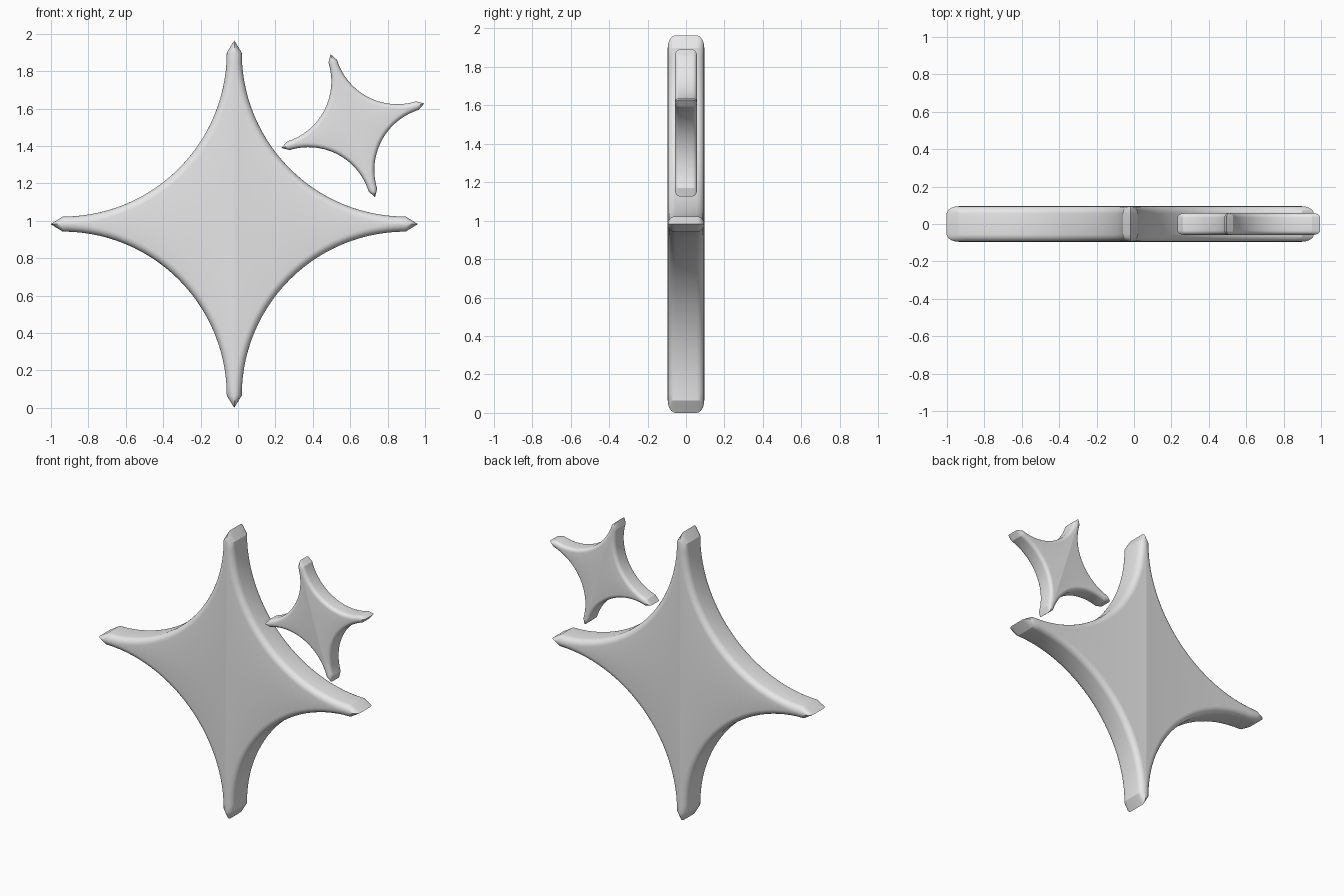
import bpy
import bmesh
from math import sin, cos, pi, radians

default = bpy.data.objects.get("Cube")
if default:
    bpy.data.objects.remove(default, do_unlink=True)

# One plain light grey
grey = bpy.data.materials.new("light_grey")
grey.use_nodes = True
grey.diffuse_color = (0.8, 0.8, 0.8, 1)
grey.node_tree.nodes["Principled BSDF"].inputs["Base Color"].default_value = (0.8, 0.8, 0.8, 1)

ARC_STEPS = 28
BEVEL_STEPS = 5


def star_outline(radius, offset, tip_stretch):
    """Four concave quarter arcs joined by pointed, mitred tips."""
    points = []
    for quarter in range(4):
        c, s = cos(quarter * pi / 2), sin(quarter * pi / 2)
        local = [(radius + tip_stretch * offset, 0)]
        for i in range(ARC_STEPS + 1):
            a = -pi / 2 - i / ARC_STEPS * pi / 2
            local.append((radius + (radius - offset) * cos(a),
                          radius + (radius - offset) * sin(a)))
        points += [(u * c - v * s, u * s + v * c) for u, v in local]
    return points


def make_star(name, centre, radius, bevel, half_depth, turn, tip_stretch=1.62):
    # Rounded rim: outward offset paired with depth, front to back
    quarter = [(bevel * sin(a), half_depth - bevel + bevel * cos(a))
               for a in (i / BEVEL_STEPS * pi / 2 for i in range(BEVEL_STEPS + 1))]
    rim = [(t, -y) for t, y in quarter] + [(t, y) for t, y in reversed(quarter)]

    bm = bmesh.new()
    c, s = cos(turn), sin(turn)
    rings = []
    for offset, y in rim:
        rings.append([bm.verts.new((centre[0] + u * c - v * s, y, centre[1] + u * s + v * c))
                      for u, v in star_outline(radius, offset, tip_stretch)])
    count = len(rings[0])
    for near, far in zip(rings, rings[1:]):
        for i in range(count):
            j = (i + 1) % count
            bm.faces.new((near[i], near[j], far[j], far[i]))
    # Flat front and back
    bm.faces.new(rings[0])
    bm.faces.new(rings[-1])
    bmesh.ops.remove_doubles(bm, verts=bm.verts, dist=1e-5)
    bmesh.ops.recalc_face_normals(bm, faces=bm.faces)

    mesh = bpy.data.meshes.new(name)
    bm.to_mesh(mesh)
    bm.free()
    mesh.materials.append(grey)
    star = bpy.data.objects.new(name, mesh)
    bpy.context.collection.objects.link(star)

    bpy.ops.object.select_all(action='DESELECT')
    star.select_set(True)
    bpy.context.view_layer.objects.active = star
    bpy.ops.object.shade_smooth_by_angle(angle=radians(26))
    return star


make_star("large_star", (-0.02, 0.982), 0.917, 0.04, 0.095, 0)
make_star("small_star", (0.614, 1.508), 0.361, 0.024, 0.058, radians(17.3))
